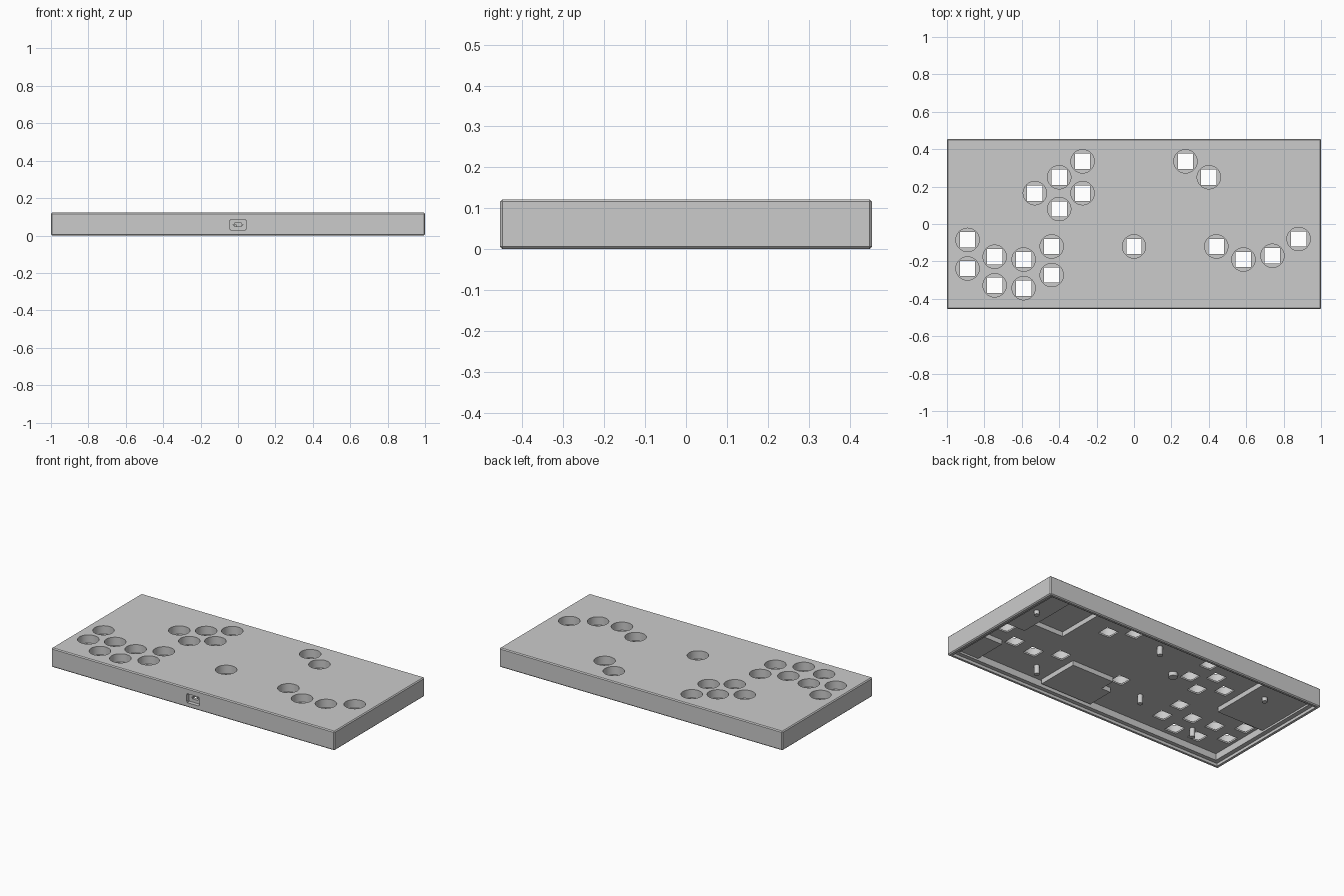
import bpy
import bmesh
from mathutils import Matrix, Vector

old = bpy.data.objects.get("Cube")
if old:
    bpy.data.objects.remove(old, do_unlink=True)

grey = bpy.data.materials.new("case_grey")
grey.use_nodes = True
grey.diffuse_color = (0.6, 0.6, 0.6, 1)
grey.node_tree.nodes["Principled BSDF"].inputs["Base Color"].default_value = (0.6, 0.6, 0.6, 1)


def add_box(bm, lo, hi):
    lo, hi = Vector(lo), Vector(hi)
    mat = Matrix.Translation((lo + hi) / 2) @ Matrix.Diagonal((*(hi - lo), 1))
    return bmesh.ops.create_cube(bm, size=1, matrix=mat)["verts"]


def add_cylinder(bm, x, y, z0, z1, r, sides=48):
    bmesh.ops.create_cone(bm, cap_ends=True, segments=sides, radius1=r, radius2=r,
                          depth=z1 - z0, matrix=Matrix.Translation((x, y, (z0 + z1) / 2)))


def finish(name, bm):
    mesh = bpy.data.meshes.new(name)
    bm.to_mesh(mesh)
    bm.free()
    mesh.materials.append(grey)
    obj = bpy.data.objects.new(name, mesh)
    bpy.context.collection.objects.link(obj)
    return obj


def smooth(obj):
    bpy.ops.object.select_all(action='DESELECT')
    obj.select_set(True)
    bpy.context.view_layer.objects.active = obj
    bpy.ops.object.shade_smooth_by_angle(angle=0.5)


def cut(target, name, bm):
    cutter = finish(name, bm)
    cutter.hide_render = True
    mod = target.modifiers.new(name, 'BOOLEAN')
    mod.operation = 'DIFFERENCE'
    mod.solver = 'EXACT'
    mod.object = cutter
    bpy.ops.object.select_all(action='DESELECT')
    bpy.context.view_layer.objects.active = target
    target.select_set(True)
    bpy.ops.object.modifier_apply(modifier=name)
    bpy.data.objects.remove(cutter, do_unlink=True)


HX, HY, TOP = 1.0, 0.455, 0.122
LEDGE, CEIL, FLOOR, PAD = 0.018, 0.06, 0.07, 0.03
CX, CY = HX - 0.05, HY - 0.045     # cavity half sizes

buttons = [(-0.275, 0.335), (-0.4, 0.25), (-0.53, 0.165), (-0.275, 0.165), (-0.4, 0.08),
           (0, -0.12), (0.275, 0.335), (0.4, 0.25),
           (0.44, -0.12), (0.585, -0.19), (0.74, -0.17), (0.88, -0.08)]
for bx, by in [(-0.89, -0.085), (-0.745, -0.175), (-0.59, -0.19), (-0.44, -0.12)]:
    buttons += [(bx, by), (bx, by - 0.153)]

# Chamfered outer case
bm = bmesh.new()
add_box(bm, (-HX, -HY, 0), (HX, HY, TOP))
bmesh.ops.bevel(bm, geom=bm.edges[:], offset=0.006, segments=1, affect='EDGES')
case = finish("case", bm)

# Lip for the bottom cover, then the main cavity
bm = bmesh.new()
add_box(bm, (-HX + 0.022, -HY + 0.02, -0.1), (HX - 0.022, HY - 0.02, LEDGE))
cut(case, "lip_cut", bm)
bm = bmesh.new()
add_box(bm, (-CX, -CY, -0.1), (CX, CY, CEIL))
cut(case, "cavity_cut", bm)

# Deeper pocket in the ceiling
bm = bmesh.new()
add_box(bm, (0.57, 0.05, 0.03), (0.81, 0.39, 0.09))
cut(case, "pocket_cut", bm)

# Round button wells and square switch holes
bm = bmesh.new()
for x, y in buttons:
    add_cylinder(bm, x, y, FLOOR, TOP + 0.1, 0.0625)
cut(case, "well_cut", bm)
bm = bmesh.new()
for x, y in buttons:
    add_box(bm, (x - 0.041, y - 0.041, 0.04), (x + 0.041, y + 0.041, 0.1))
cut(case, "switch_cut", bm)

# Cable socket: shallow pocket and rounded slot
bm = bmesh.new()
verts = add_box(bm, (-0.046, -HY - 0.1, 0.029), (0.046, -HY + 0.025, 0.086))
edges = [e for e in bm.edges if abs(e.verts[0].co.y - e.verts[1].co.y) > 0.05]
bmesh.ops.bevel(bm, geom=edges, offset=0.006, segments=3, affect='EDGES')
cut(case, "socket_pocket_cut", bm)
bm = bmesh.new()
add_box(bm, (-0.027, -HY - 0.1, 0.049), (0.027, -CY + 0.02, 0.066))
edges = [e for e in bm.edges if abs(e.verts[0].co.y - e.verts[1].co.y) > 0.05]
bmesh.ops.bevel(bm, geom=edges, offset=0.008, segments=4, affect='EDGES')
cut(case, "socket_slot_cut", bm)
smooth(case)

# Raised pads inside the case
pads = {
    "left_pad": ((-CX - 0.01, 0), (-0.62, CY + 0.01)),
    "right_pad": ((0.81, 0), (CX + 0.01, CY + 0.01)),
    "corner_pad": ((0.81, -CY - 0.01), (CX + 0.01, -0.2)),
    "socket_pad": ((0.055, -CY + 0.012, ), (0.35, -0.12)),
    "socket_pad_side": ((-0.01, -CY + 0.012), (0.055, -0.22)),
}
for name, (lo, hi) in pads.items():
    bm = bmesh.new()
    add_box(bm, (*lo, PAD), (*hi, CEIL + 0.004))
    finish(name, bm)

# Screw posts and one wide stud
posts = [(0.9, 0.215), (0.467, -0.30), (0.07, 0.313),
         (-0.196, -0.18), (-0.723, 0.29), (-0.667, -0.28)]
bm = bmesh.new()
for x, y in posts:
    add_cylinder(bm, x, y, 0.005, CEIL + 0.004, 0.016, 24)
smooth(finish("screw_posts", bm))
bm = bmesh.new()
add_cylinder(bm, -0.18, 0.13, 0.035, CEIL + 0.004, 0.027, 32)
smooth(finish("wide_stud", bm))
